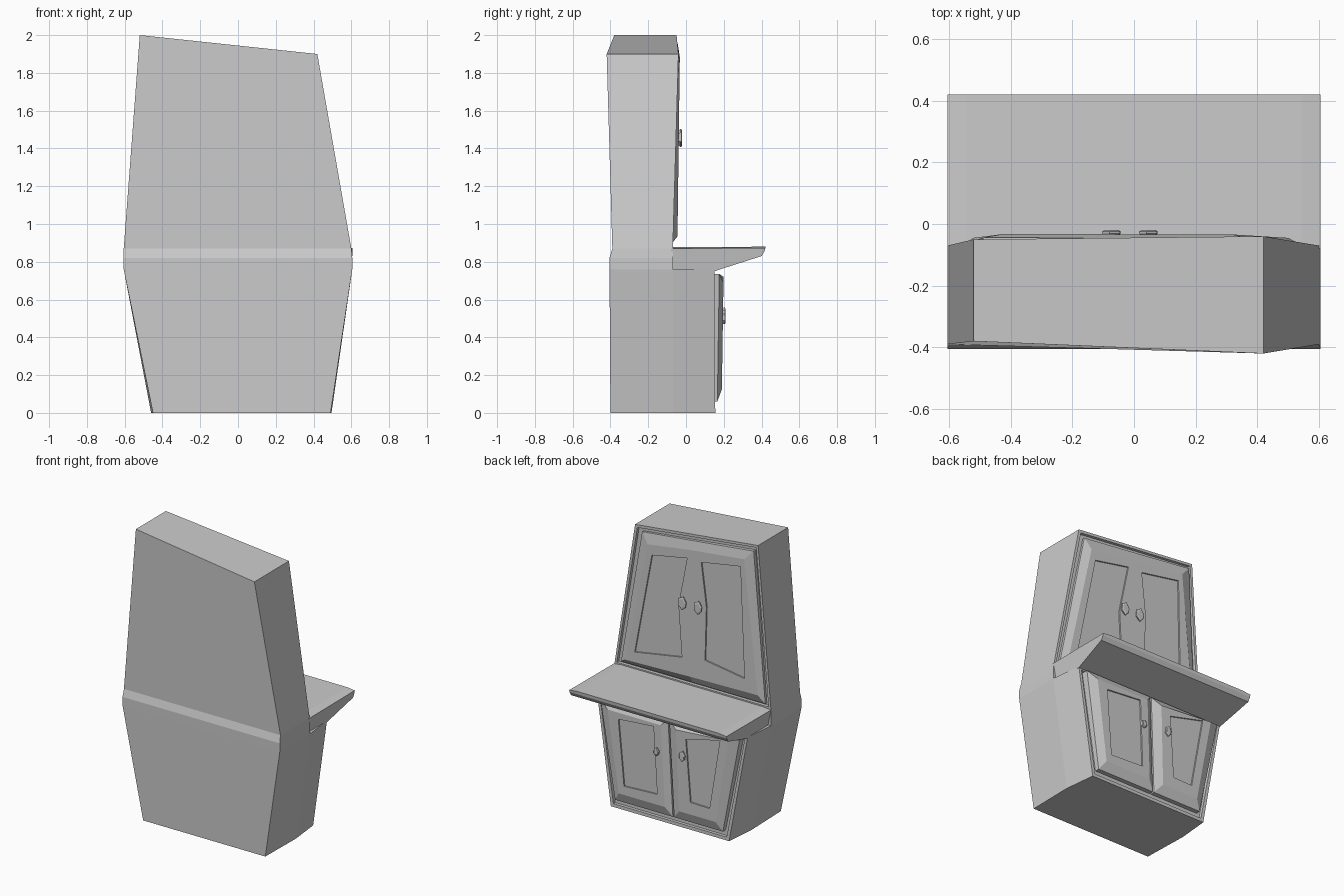
import bpy, bmesh

if "Cube" in bpy.data.objects:
    bpy.data.objects.remove(bpy.data.objects["Cube"])


def loft(name, rings, recess=None):
    """Skin matching point rings, cap both ends; recess=(frame width, depth) sinks the +y face."""
    bm = bmesh.new()
    vs = [[bm.verts.new(p) for p in r] for r in rings]
    n = len(rings[0])
    for a, b in zip(vs, vs[1:]):
        for i in range(n):
            j = (i + 1) % n
            bm.faces.new((a[i], a[j], b[j], b[i]))
    bm.faces.new(vs[0][::-1])
    bm.faces.new(vs[-1])
    bmesh.ops.recalc_face_normals(bm, faces=bm.faces[:])
    if recess:
        f = max(bm.faces, key=lambda f: f.normal.y * f.calc_area())
        bmesh.ops.inset_individual(bm, faces=[f], thickness=recess[0])
        bmesh.ops.inset_individual(bm, faces=[f], thickness=0.001, depth=-recess[1])
    me = bpy.data.meshes.new(name)
    bm.to_mesh(me)
    bm.free()
    ob = bpy.data.objects.new(name, me)
    bpy.context.collection.objects.link(ob)
    return ob


def door(name, outer, inner, window, back, edge, front):
    """Raised door: straight side, wide bevel, shallow sunken window. y comes from functions of z."""
    def ring(pts, y, off=0):
        return [(x, y(z) + off, z) for x, z in pts]
    return loft(name, [ring(outer, back), ring(outer, edge), ring(inner, front),
                       ring(window, front), ring(window, front, -0.010)])


def knob(name, x, y, z, w, h):
    """Faceted lozenge knob with a narrower neck."""
    shape = [(-.5, .1), (-.1, .5), (.45, .3), (.5, -.2), (0, -.5), (-.4, -.25)]
    def ring(s, yy):
        return [(x + a * w * s, yy, z + b * h * s) for a, b in shape]
    return loft(name, [ring(.7, y - .01), ring(1, y + .004), ring(1, y + .01), ring(.75, y + .014)])


# lower carcass: hexagonal plan, flaring upward
loft("lower_cabinet", [
    [(-.45, -.40, 0), (.49, -.40, 0), (.495, -.07, 0), (.47, .155, 0), (-.44, .155, 0), (-.46, -.07, 0)],
    [(-.605, -.405, .76), (.605, -.405, .76), (.605, -.07, .76), (.58, .15, .76), (-.58, .15, .76), (-.605, -.07, .76)],
], recess=(.03, .02))

# upper carcass with a slanted crooked top
loft("upper_cabinet", [
    [(-.605, -.405, .76), (.605, -.405, .76), (.605, -.07, .76), (-.605, -.07, .76)],
    [(-.605, -.405, .82), (.605, -.405, .82), (.605, -.07, .82), (-.605, -.07, .82)],
    [(-.605, -.39, .87), (.60, -.39, .87), (.60, -.07, .87), (-.605, -.07, .87)],
    [(-.52, -.38, 2.0), (.42, -.42, 1.9), (.42, -.04, 1.9), (-.52, -.05, 2.0)],
], recess=(.025, .02))

# counter with a wedge profile, ends slightly lower than the middle
def counter_ring(x, top):
    s = .96 if abs(x) > .58 else 1
    return [(x, -.08, top - .003), (x, .42, top), (x, .417, .858), (x, .40, .83), (x * s, .15, .75), (x * s, -.08, .75)]
loft("counter", [counter_ring(-.605, .873), counter_ring(-.545, .88),
                 counter_ring(.545, .88), counter_ring(.605, .873)])

# upper doors
up = dict(back=lambda z: -.10 + .03 * (z - .88), edge=lambda z: -.072 + .026 * (z - .88),
          front=lambda z: -.045 + .013 * (z - .94))
door("upper_door_right",
     [(.37, 1.86), (-.02, 1.902), (-.012, 1.44), (0, .90), (.55, .90)],
     [(.32, 1.79), (-.02, 1.84), (-.012, 1.44), (0, .95), (.50, .935)],
     [(.287, 1.723), (.016, 1.774), (.085, 1.427), (.062, 1.07), (.426, 1.008)], **up)
door("upper_door_left",
     [(-.49, 1.955), (-.02, 1.902), (-.012, 1.44), (0, .90), (-.56, .90)],
     [(-.425, 1.885), (-.02, 1.84), (-.012, 1.44), (0, .95), (-.52, .96)],
     [(-.395, 1.827), (-.093, 1.775), (-.13, 1.47), (-.116, 1.096), (-.419, 1.05)], **up)

# lower doors
low = dict(back=lambda z: .12, edge=lambda z: .165 + .015 * z, front=lambda z: .188 + .015 * z)
door("lower_door_right",
     [(.535, .735), (.015, .735), (-.015, .06), (.43, .06)],
     [(.465, .69), (.055, .69), (.03, .125), (.385, .125)],
     [(.383, .644), (.112, .667), (.088, .198), (.344, .186)], **low)
door("lower_door_left",
     [(-.535, .735), (.005, .735), (-.025, .06), (-.40, .06)],
     [(-.465, .72), (-.06, .69), (-.08, .125), (-.36, .125)],
     [(-.40, .706), (-.136, .642), (-.167, .21), (-.315, .207)], **low)

# knobs
for name, x, y, z, w, h in [("upper_knob_right", .047, -.034, 1.455, .06, .095),
                            ("upper_knob_left", -.073, -.034, 1.455, .06, .095),
                            ("lower_knob_right", .085, .196, .50, .04, .06),
                            ("lower_knob_left", -.113, .196, .52, .045, .075)]:
    knob(name, x, y, z, w, h)
